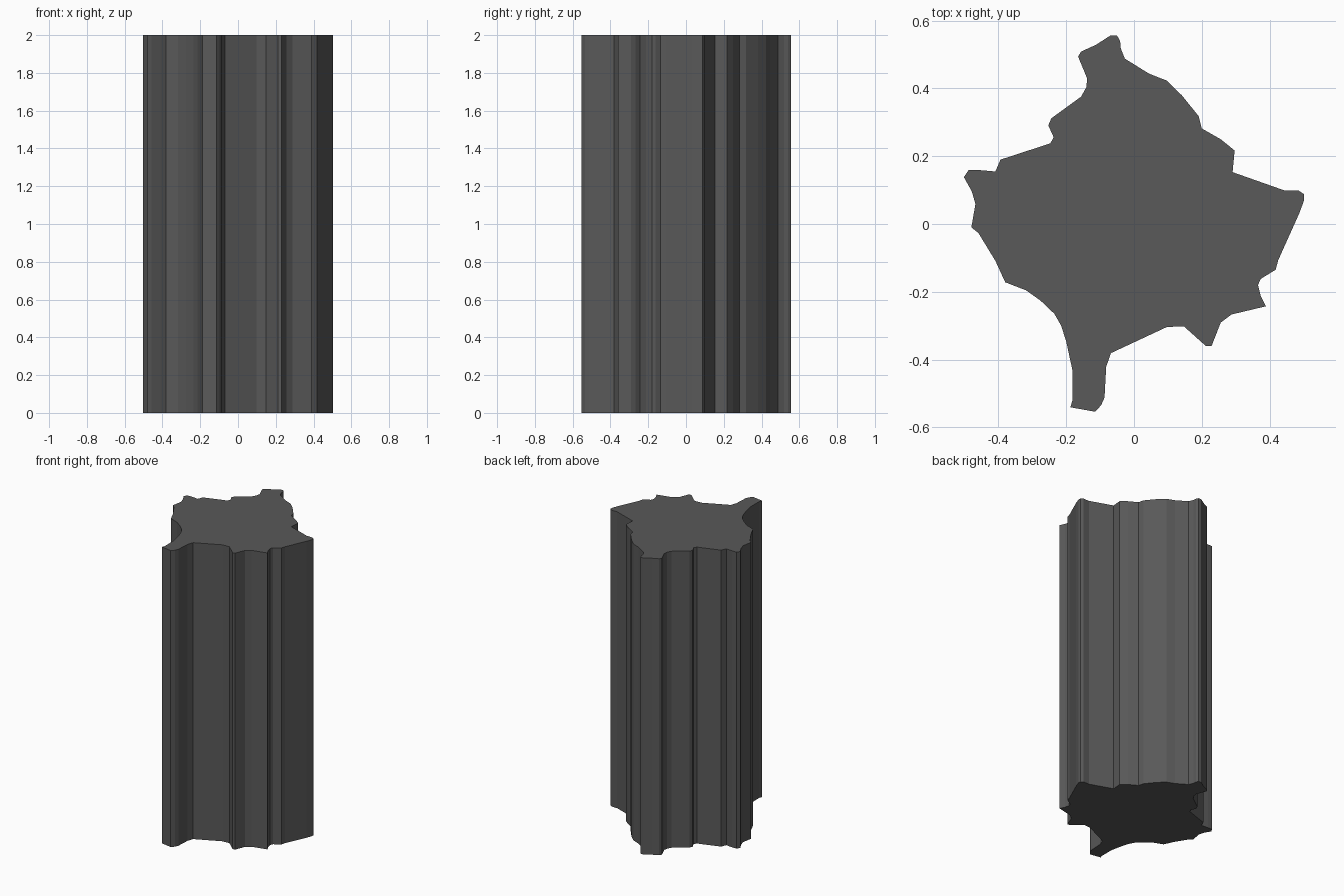
import bpy
import bmesh

HEIGHT = 2.0

# Irregular cross-section, clockwise from the top lobe
PROFILE = [
    # back right edge
    (-.07, .556), (-.05, .556), (-.041, .54), (-.039, .518), (-.027, .488),
    (.044, .444), (.097, .423), (.141, .38), (.191, .318), (.2, .282),
    (.256, .25), (.297, .217), (.291, .153), (.444, .099), (.485, .099),
    # front right edge
    (.502, .088), (.502, .07), (.488, .032), (.426, -.106), (.418, -.135),
    (.374, -.162), (.366, -.18), (.374, -.212), (.389, -.243), (.288, -.267),
    (.256, -.291), (.229, -.36), (.212, -.36), (.147, -.302), (.097, -.304),
    # front fin and front left edge
    (-.068, -.381), (-.082, -.421), (-.087, -.512), (-.097, -.535),
    (-.115, -.554), (-.188, -.541), (-.182, -.522), (-.182, -.43),
    (-.2, -.347), (-.215, -.3), (-.235, -.265), (-.276, -.226), (-.318, -.196),
    (-.38, -.172), (-.409, -.109), (-.459, -.027), (-.48, -.01),
    # back left edge
    (-.468, .059), (-.479, .097), (-.502, .138), (-.488, .159), (-.456, .159),
    (-.409, .155), (-.394, .19), (-.247, .238), (-.237, .256), (-.253, .291),
    (-.244, .312), (-.156, .376), (-.141, .403), (-.138, .429), (-.165, .494),
    (-.156, .509), (-.112, .529),
]

# Column: profile face extruded straight up
bm = bmesh.new()
base = bm.faces.new([bm.verts.new((x, y, 0)) for x, y in PROFILE])
result = bmesh.ops.extrude_face_region(bm, geom=[base], use_keep_orig=True)
top = [v for v in result["geom"] if isinstance(v, bmesh.types.BMVert)]
bmesh.ops.translate(bm, verts=top, vec=(0, 0, HEIGHT))
bmesh.ops.recalc_face_normals(bm, faces=bm.faces)

mesh = bpy.data.meshes.new("column")
bm.to_mesh(mesh)
bm.free()
column = bpy.data.objects.new("column", mesh)
bpy.context.collection.objects.link(column)

# Dark grey finish
mat = bpy.data.materials.new("dark_grey")
mat.diffuse_color = (0.1, 0.1, 0.1, 1)
mesh.materials.append(mat)
